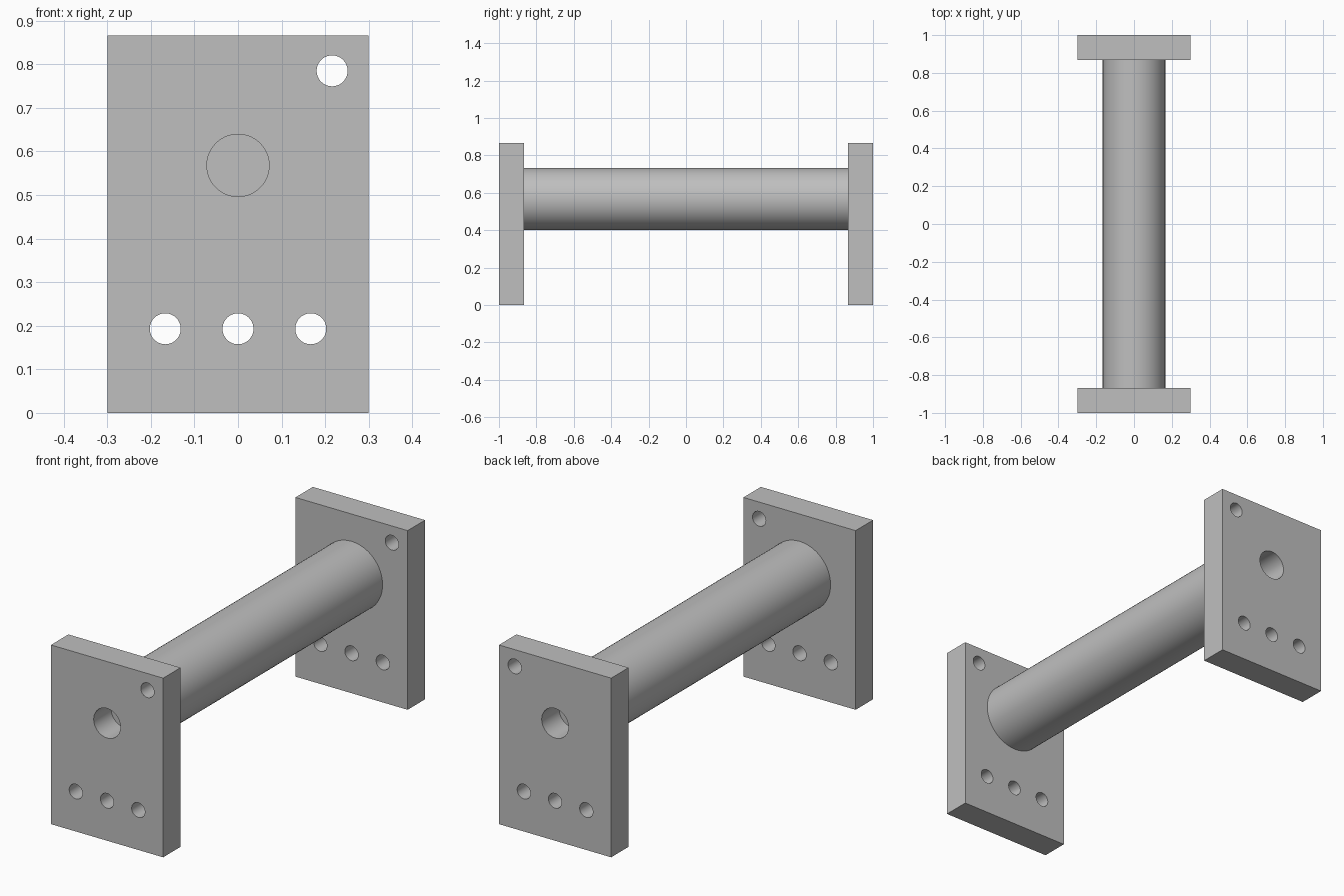
import bpy, bmesh
from math import radians
from mathutils import Matrix, Vector

if "Cube" in bpy.data.objects:
    bpy.data.objects.remove(bpy.data.objects["Cube"])

PLATE_W, PLATE_H, PLATE_T = 0.60, 0.866, 0.133
AXIS_Z, TUBE_R, BORE_R, BOLT_R = 0.568, 0.166, 0.0715, 0.0355
INNER_Y = 1.0 - PLATE_T
SEGMENTS = 64

steel = bpy.data.materials.new("grey steel")
steel.diffuse_color = (0.52, 0.52, 0.52, 1)
steel.use_nodes = True
steel.node_tree.nodes["Principled BSDF"].inputs["Base Color"].default_value = steel.diffuse_color


def make_object(name, bm):
    bmesh.ops.recalc_face_normals(bm, faces=bm.faces)
    mesh = bpy.data.meshes.new(name)
    bm.to_mesh(mesh)
    bm.free()
    mesh.materials.append(steel)
    obj = bpy.data.objects.new(name, mesh)
    bpy.context.collection.objects.link(obj)
    return obj


def add_rod(bm, x, y, z, radius, length, caps=True):
    """Cylinder lying along y."""
    place = Matrix.Translation((x, y, z)) @ Matrix.Rotation(radians(90), 4, 'X')
    return bmesh.ops.create_cone(bm, cap_ends=caps, segments=SEGMENTS, radius1=radius,
                                 radius2=radius, depth=length, matrix=place)["verts"]


def smooth(obj):
    bpy.ops.object.select_all(action='DESELECT')
    obj.select_set(True)
    bpy.context.view_layer.objects.active = obj
    bpy.ops.object.shade_smooth_by_angle(angle=radians(30))


# Hole pattern: central bore, upper corner hole, lower row of three
holes = [(0, AXIS_Z, BORE_R), (0.216, 0.785, BOLT_R)]
holes += [(x, 0.193, BOLT_R) for x in (-0.167, 0, 0.167)]
bm = bmesh.new()
for x, z, r in holes:
    add_rod(bm, x, 0, z, r, 3)
cutter = make_object("hole_cutter", bm)
cutter.hide_render = True

# End plates, drilled through
for name, side in (("front_plate", -1), ("back_plate", 1)):
    bm = bmesh.new()
    centre = Vector((0, side * (1 - PLATE_T / 2), PLATE_H / 2))
    bmesh.ops.create_cube(bm, size=1, matrix=Matrix.Translation(centre)
                          @ Matrix.Diagonal((PLATE_W, PLATE_T, PLATE_H, 1)))
    plate = make_object(name, bm)
    drill = plate.modifiers.new("drill", 'BOOLEAN')
    drill.operation, drill.solver, drill.object = 'DIFFERENCE', 'EXACT', cutter
    bpy.context.view_layer.objects.active = plate
    bpy.ops.object.modifier_apply(modifier=drill.name)
    smooth(plate)
bpy.data.objects.remove(cutter)

# Connecting tube: outer wall and bore, joined by end rings
bm = bmesh.new()
for r in (TUBE_R, BORE_R):
    add_rod(bm, 0, 0, AXIS_Z, r, 2 * INNER_Y, caps=False)
bmesh.ops.bridge_loops(bm, edges=[e for e in bm.edges if e.is_boundary and e.verts[0].co.y > 0])
bmesh.ops.bridge_loops(bm, edges=[e for e in bm.edges if e.is_boundary and e.verts[0].co.y < 0])
smooth(make_object("connecting_tube", bm))
